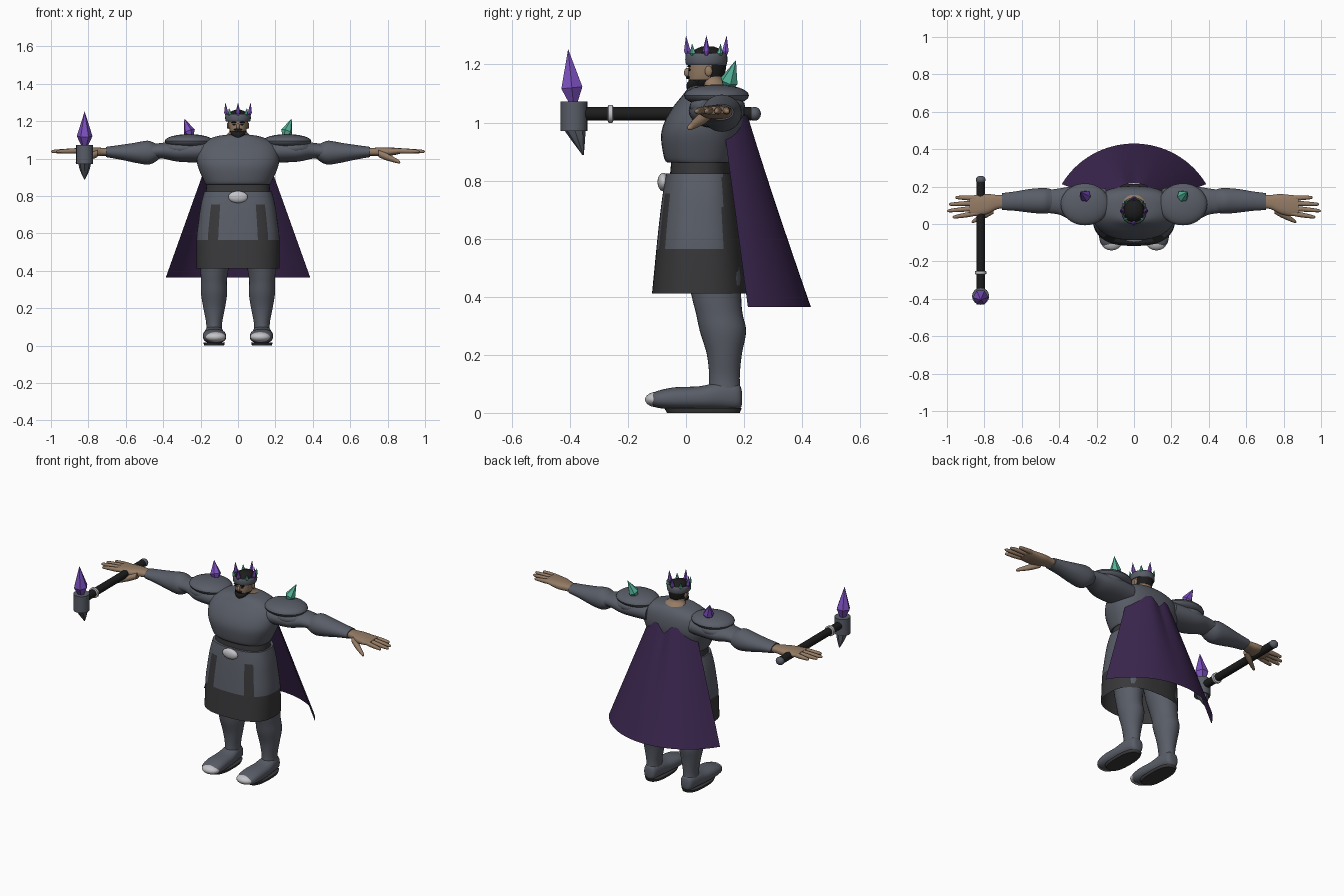
import bpy, bmesh
from math import sin, cos, pi, radians
from mathutils import Vector

old = bpy.data.objects.get("Cube")
if old:
    bpy.data.objects.remove(old, do_unlink=True)


def material(name, *rgb):
    m = bpy.data.materials.new(name)
    m.use_nodes = True
    m.diffuse_color = (*rgb, 1)
    bsdf = next(n for n in m.node_tree.nodes if n.type == "BSDF_PRINCIPLED")
    bsdf.inputs["Base Color"].default_value = (*rgb, 1)
    return m


armour = material("slate armour", .1, .11, .135)
dark = material("dark cloth", .04, .04, .043)
black = material("black", .012, .012, .012)
cape_purple = material("cape purple", .045, .02, .08)
violet = material("violet crystal", .2, .08, .52)
teal = material("teal crystal", .09, .45, .32)
skin = material("skin", .3, .2, .13)
silver = material("pale metal", .55, .55, .58)


def build(name, verts, faces, mats, rule=None, flat=False, mirror=1):
    """Make a mesh object, colouring faces by rule(centre) when given."""
    bm = bmesh.new()
    vs = [bm.verts.new((v[0] * mirror, v[1], v[2])) for v in verts]
    for f in faces:
        bm.faces.new([vs[i] for i in f])
    bmesh.ops.remove_doubles(bm, verts=bm.verts, dist=1e-5)
    bmesh.ops.recalc_face_normals(bm, faces=bm.faces)
    mesh = bpy.data.meshes.new(name)
    bm.to_mesh(mesh)
    bm.free()
    for m in mats:
        mesh.materials.append(m)
    if rule:
        for p in mesh.polygons:
            p.material_index = rule(p.center)
    if not flat:
        mesh.shade_smooth()
        mesh.set_sharp_from_angle(angle=radians(40))
    obj = bpy.data.objects.new(name, mesh)
    bpy.context.scene.collection.objects.link(obj)
    return obj


def refine(rings, steps):
    """Catmull-Rom interpolation between rings."""
    out = []
    for i in range(len(rings) - 1):
        a, b, c, d = (rings[max(0, min(len(rings) - 1, i + k))] for k in (-1, 0, 1, 2))
        for s in range(steps):
            t = s / steps
            out.append([q + t / 2 * (r - p + t * (2 * p - 5 * q + 4 * r - w + t * (3 * (q - r) + w - p)))
                        for p, q, r, w in zip(a, b, c, d)])
    return out + [rings[-1]]


def loft(name, axis, rings, *mats, sides=32, power=2, steps=4, caps=(True, True), **kw):
    """Skin rings (position, min a, max a, min b, max b) along an axis."""
    order = {"x": (0, 1, 2), "y": (1, 0, 2), "z": (2, 0, 1)}[axis]
    rings = refine(rings, steps)
    verts, faces = [], []
    for t, a0, a1, b0, b1 in rings:
        for k in range(sides):
            c, s = cos(2 * pi * k / sides), sin(2 * pi * k / sides)
            c, s = (abs(v) ** (2 / power) * (1 if v > 0 else -1) for v in (c, s))
            p = [0, 0, 0]
            for slot, value in zip(order, (t, (a0 + a1 + (a1 - a0) * c) / 2, (b0 + b1 + (b1 - b0) * s) / 2)):
                p[slot] = value
            verts.append(p)
    for r in range(len(rings) - 1):
        for k in range(sides):
            n = (k + 1) % sides
            faces.append([r * sides + k, r * sides + n, (r + 1) * sides + n, (r + 1) * sides + k])
    if caps[0]:
        faces.append(list(range(sides)))
    if caps[1]:
        faces.append([len(verts) - sides + k for k in range(sides)])
    return build(name, verts, faces, mats, **kw)


def ball(name, centre, radii, *mats, **kw):
    x, y, z = centre
    rings = []
    for i in range(13):
        r = max(sin(pi * i / 12), .002)
        rings.append((z - radii[2] * cos(pi * i / 12), x - radii[0] * r, x + radii[0] * r,
                      y - radii[1] * r, y + radii[1] * r))
    return loft(name, "z", rings, *mats, steps=1, **kw)


def tube(name, start, end, r0, r1, *mats, **kw):
    """Round-ended finger-like tube running mostly along x."""
    rings = []
    for t, k in ((0, .8), (.3, 1), (.6, 1), (.9, .85), (.97, .6), (1, .1)):
        p = Vector(start).lerp(Vector(end), t)
        r = (r0 + (r1 - r0) * t) * k
        rings.append((p.x, p.y - r, p.y + r, p.z - r, p.z + r))
    return loft(name, "x", rings, *mats, sides=12, steps=2, **kw)


def crystal(name, base, tip, radius, mat):
    d = Vector(tip) - Vector(base)
    rings = [(d.length * t, -radius * k, radius * k, -radius * k, radius * k)
             for t, k in ((0, .4), (.28, 1), (1, 0))]
    obj = loft(name, "z", rings, mat, sides=6, steps=1, flat=True, caps=(True, False))
    obj.rotation_mode = "QUATERNION"
    obj.rotation_quaternion = d.to_track_quat("Z", "Y")
    obj.location = base
    return obj


# Torso, belt and buckle
loft("breastplate", "z", [(.862, -.172, .172, -.065, .165), (.88, -.182, .182, -.076, .175),
     (.95, -.212, .212, -.086, .195), (1, -.222, .222, -.075, .203), (1.05, -.215, .215, -.047, .2),
     (1.09, -.185, .185, -.015, .188), (1.118, -.12, .12, .008, .165), (1.128, -.06, .06, .03, .13)],
     armour, sides=48, power=2.4)
loft("belt", "z", [(.81, -.172, .172, -.056, .155), (.875, -.168, .168, -.05, .155)],
     dark, sides=48, power=2.4)
ball("buckle", (0, -.078, .795), (.052, .02, .032), silver)


# Skirt with armour panels above a dark hem
def skirt_rule(c):
    width = .182 + .04 * min(1, (.825 - c.z) / .26)
    strip = c.y < .05 and c.z < .755 and .5 < abs(c.x) / width < .73
    return int(c.z < .565 or c.y > .125 or strip)


loft("skirt", "z", [(.825, -.18, .18, -.068, .17), (.755, -.198, .198, -.08, .18),
     (.66, -.212, .212, -.092, .19), (.565, -.222, .222, -.102, .2), (.412, -.222, .222, -.117, .214)],
     armour, dark, sides=96, power=2.6, rule=skirt_rule, caps=(True, False))

# Cape: a flared sheet of circular arcs with a notch at the nape
cols, rows = 32, 12
verts, faces = [], []
for r in range(rows + 1):
    t = r / rows
    for c in range(cols + 1):
        u = 2 * c / cols - 1
        notch = .05 * max(0, 1 - abs(u) * 4) * (1 - t)
        half, edge = .15 + .236 * t, .125 + .088 * t
        verts.append((half * sin(u * pi / 3) / sin(pi / 3),
                      edge + (.093 + .124 * t) * (2 * cos(u * pi / 3) - 1),
                      1.025 - .66 * t - notch))
for r in range(rows):
    for c in range(cols):
        i = r * (cols + 1) + c
        faces.append((i, i + 1, i + cols + 2, i + cols + 1))
build("cape", verts, faces, [cape_purple])

# Limbs, built once and mirrored
fingers = (("index", .058, .97, .036), ("middle", .085, 1, .07),
           ("ring", .112, .99, .105), ("little", .138, .955, .142))
for s, side in ((1, "left"), (-1, "right")):
    loft(side + "_leg", "z", [(.06, .085, .172, .075, .19), (.12, .085, .17, .08, .185),
         (.2, .07, .185, .072, .192), (.28, .058, .198, .048, .207), (.34, .06, .198, .035, .195),
         (.4, .052, .2, .02, .19), (.5, .03, .2, 0, .19), (.72, .01, .17, -.02, .16)],
         armour, mirror=s)
    loft(side + "_foot", "y", [(.193, .11, .145, .03, .07), (.18, .09, .165, .012, .1),
         (.12, .078, .178, .012, .108), (.05, .07, .185, .012, .092), (-.04, .063, .188, .012, .088),
         (-.1, .068, .18, .018, .075), (-.125, .09, .155, .03, .06)], armour, power=2.4, mirror=s)
    ball(side + "_toe_cap", (.12, -.098, .046), (.055, .043, .027), silver, mirror=s)
    loft(side + "_sole", "z", [(0, .075, .18, -.065, .185), (.016, .07, .185, -.075, .192)],
         dark, power=2.6, steps=1, mirror=s)

    loft(side + "_upper_arm", "x", [(.15, .01, .19, .98, 1.1), (.25, .01, .2, .98, 1.1),
         (.33, .02, .2, .985, 1.09), (.4, .05, .19, 1, 1.085), (.47, .06, .18, 1, 1.075)],
         armour, mirror=s)
    loft(side + "_forearm", "x", [(.42, .07, .175, 1, 1.07), (.45, .06, .188, .978, 1.085),
         (.485, .055, .192, .968, 1.096), (.55, .06, .188, .978, 1.085), (.63, .07, .175, .995, 1.073),
         (.705, .075, .165, 1.008, 1.063)], armour, mirror=s)
    loft(side + "_palm", "x", [(.68, .085, .155, 1.015, 1.055), (.73, .08, .155, 1.015, 1.058),
         (.78, .055, .16, 1.012, 1.06), (.84, .042, .155, 1.02, 1.058), (.88, .046, .15, 1.03, 1.055)],
         skin, power=2.5, mirror=s)
    for label, y, tip_x, tip_y in fingers:
        tube(f"{side}_{label}_finger", (.84, y, 1.042), (tip_x, tip_y, 1.038), .015, .01, skin, mirror=s)
    tube(side + "_thumb", (.75, .075, 1.028), (.868, .01, .98), .024, .011, skin, mirror=s)

    # Layered shoulder plates
    ball(side + "_pauldron", (.262, .105, 1.093), (.13, .112, .038), armour, mirror=s)
    ball(side + "_lower_shoulder_plate", (.29, .108, 1.055), (.11, .096, .045), armour, mirror=s)
    crystal(side + "_shoulder_crystal", (s * .25, .14, 1.115), (s * .287, .172, 1.215), .032,
            teal if s > 0 else violet)

# Neck and head
loft("neck", "z", [(1.06, -.1, .1, .11, .195), (1.1, -.088, .088, .075, .178), (1.128, -.06, .06, .055, .15),
     (1.15, -.045, .045, .045, .13), (1.19, -.045, .045, .045, .13)], skin)


def head_rule(c):
    return int(c.z > 1.215 or (c.y > .085 and c.z > 1.15) or (c.z < 1.15 and c.y < .08))


loft("head", "z", [(1.115, -.014, .014, .018, .06), (1.13, -.034, .034, .01, .1), (1.155, -.046, .046, .008, .128),
     (1.19, -.052, .052, .008, .138), (1.225, -.053, .053, .01, .138), (1.25, -.04, .04, .03, .12),
     (1.262, -.012, .012, .055, .095)], skin, black, power=2.2, rule=head_rule)
loft("beard", "z", [(1.098, -.01, .01, .012, .03), (1.112, -.025, .025, .004, .05),
     (1.132, -.037, .037, .002, .06), (1.147, -.044, .044, .012, .065)], black)
ball("moustache", (0, .007, 1.155), (.024, .008, .006), black)
ball("nose", (0, .005, 1.172), (.009, .012, .016), skin)
for s, side in ((1, "left"), (-1, "right")):
    ball(side + "_brow", (s * .022, .01, 1.194), (.015, .006, .004), black)
    ball(side + "_eye", (s * .021, .012, 1.182), (.009, .004, .004), black)
    ball(side + "_ear", (s * .053, .078, 1.177), (.007, .013, .018), skin)

# Crown with alternating tall and short crystals
loft("crown_band", "z", [(z, -r, r, .07 - r * 1.06, .07 + r * 1.06) for z, r in
     ((1.215, .056), (1.2, .058), (1.198, .064), (1.208, .068), (1.228, .068), (1.238, .064),
      (1.236, .058), (1.215, .056))], armour, steps=2, caps=(False, False))
for i in range(8):
    x, y = cos(i * pi / 4), sin(i * pi / 4)
    tall = i % 2 == 0
    crystal(f"crown_crystal_{i + 1}", (x * .061, .07 + y * .064, 1.226),
            (x * .068, .07 + y * .07, 1.3 if tall else 1.272), .013 if tall else .011,
            violet if tall else teal)

# War hammer held across the right palm
hx, hz = -.82, 1.03


def shaft_part(name, mat, *profile, **kw):
    return loft(name, "y", [(y, hx - r, hx + r, hz - r, hz + r) for y, r in profile], mat, steps=1, **kw)


shaft_part("hammer_shaft", black, (-.36, .023), (.225, .023), sides=16)
shaft_part("shaft_ring", silver, (-.27, .023), (-.267, .031), (-.253, .031), (-.25, .023))
ball("pommel", (hx, .236, hz), (.026, .022, .024), armour)
loft("hammer_head", "z", [(.97, hx - .046, hx + .046, -.432, -.34), (1.073, hx - .046, hx + .046, -.432, -.34)],
     armour, sides=16, steps=1)
loft("hammer_spike", "z", [(.97, hx - .033, hx + .033, -.417, -.346), (.935, hx - .024, hx + .024, -.392, -.348),
     (.888, hx - .002, hx + .002, -.357, -.352)], armour, sides=8, flat=True)
crystal("hammer_crystal", (hx, -.388, 1.068), (hx, -.406, 1.253), .042, violet)
